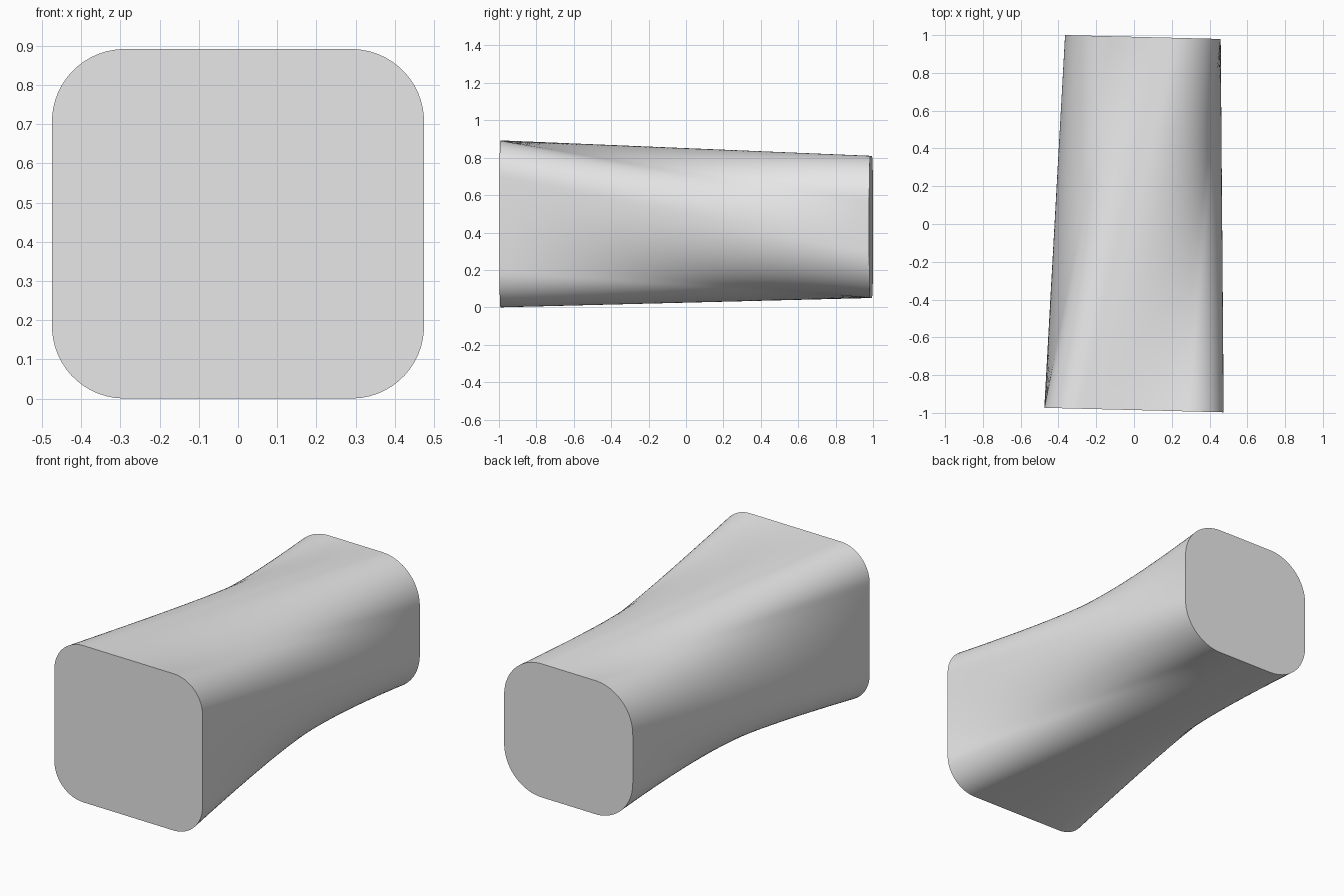
import bpy
import bmesh
import math
from mathutils import Vector

SIDES = 160      # points around each outline
RINGS = 32       # rings along the length
TILT = -0.025    # slight skew of both end faces

if "Cube" in bpy.data.objects:
    bpy.data.objects.remove(bpy.data.objects["Cube"], do_unlink=True)

grey = bpy.data.materials.new("light_grey")
grey.use_nodes = True
grey.diffuse_color = (0.8, 0.8, 0.8, 1)
grey.node_tree.nodes["Principled BSDF"].inputs["Base Color"].default_value = (0.8, 0.8, 0.8, 1)


def rounded_point(s, half_w, half_h, r):
    """Point on a rounded rectangle at fraction s, clockwise from top centre."""
    w, h, arc = half_w - r, half_h - r, math.pi * r / 2
    d = (s % 1) * 4 * (w + h + arc)
    quarter = w + h + arc
    q, d = int(d // quarter), d % quarter
    # odd quarters are the even quarter traversed backwards
    back = q % 2 == 1
    if back:
        d = quarter - d
    if d < w:
        x, z = d, half_h
    elif d < w + arc:
        a = (d - w) / r
        x, z = w + r * math.sin(a), h + r * math.cos(a)
    else:
        x, z = half_w, h - (d - w - arc)
    sx = 1 if q < 2 else -1
    sz = 1 if q in (0, 3) else -1
    return sx * x, sz * z


def outline(centre, half_w, half_h, r, shift=0.0):
    cx, cy, cz = centre
    points = []
    for i in range(SIDES):
        x, z = rounded_point(i / SIDES + shift, half_w, half_h, r)
        points.append(Vector((cx + x, cy + TILT * (cx + x), cz + z)))
    return points


# End outlines: the rear one is smaller, rounder and turned an eighth
front = outline((0, -0.985, 0.446), 0.475, 0.446, 0.185)
rear = outline((0.047, 0.991, 0.43), 0.412, 0.38, 0.24, shift=1 / 8)

# Straight loft between the two outlines
bm = bmesh.new()
rings = [[bm.verts.new(a.lerp(b, k / RINGS)) for a, b in zip(front, rear)]
         for k in range(RINGS + 1)]
for near, far in zip(rings, rings[1:]):
    for i in range(SIDES):
        j = (i + 1) % SIDES
        bm.faces.new((near[i], near[j], far[j], far[i]))

# Flat end caps
bm.faces.new(rings[0])
bm.faces.new(list(reversed(rings[-1])))
bmesh.ops.recalc_face_normals(bm, faces=bm.faces)

mesh = bpy.data.meshes.new("twisted_block")
bm.to_mesh(mesh)
bm.free()
mesh.materials.append(grey)
block = bpy.data.objects.new("twisted_block", mesh)
bpy.context.collection.objects.link(block)

bpy.ops.object.select_all(action="DESELECT")
block.select_set(True)
bpy.context.view_layer.objects.active = block
bpy.ops.object.shade_smooth_by_angle(angle=math.radians(40))
